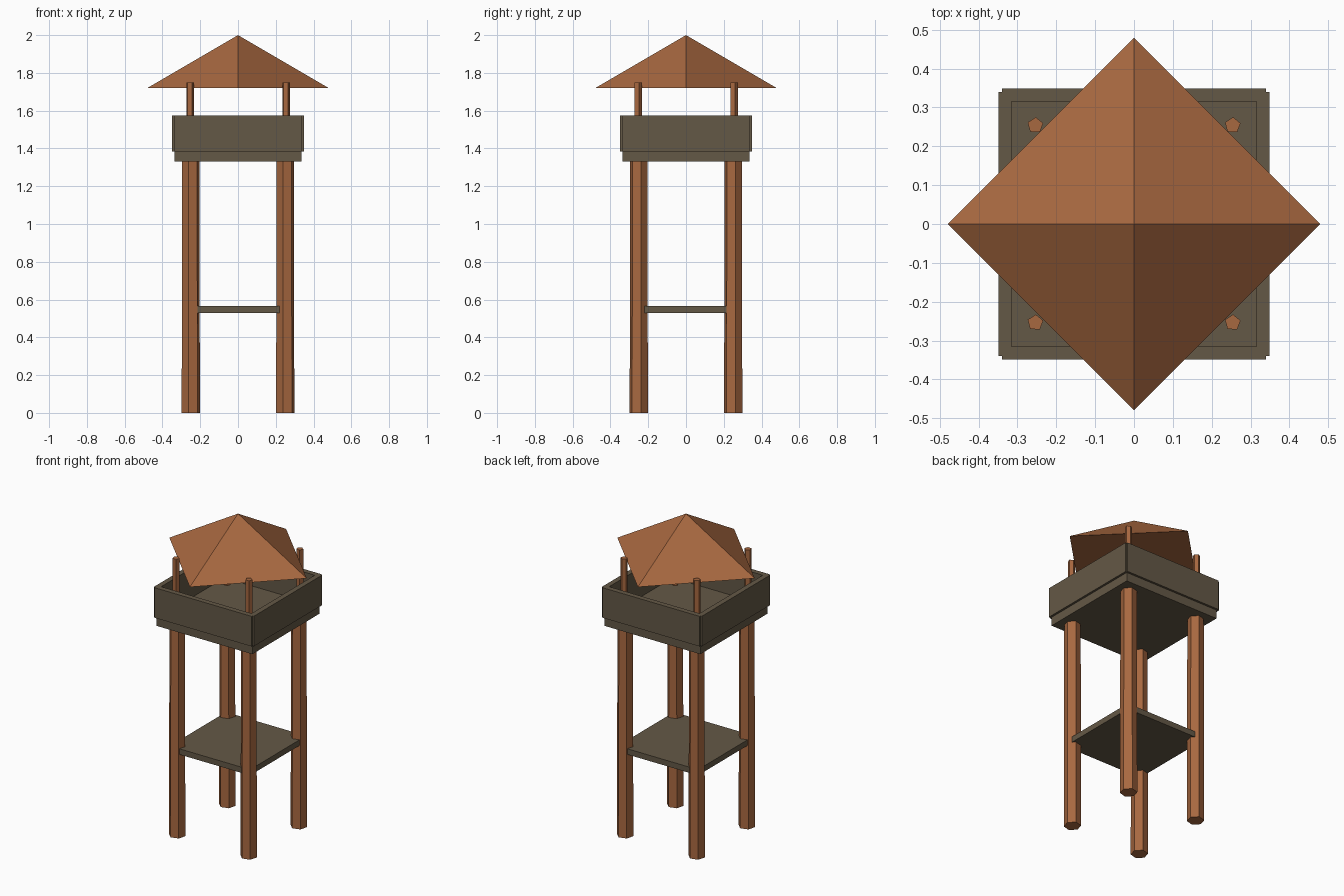
import bpy
from math import pi, radians, sqrt

if "Cube" in bpy.data.objects:
    bpy.data.objects.remove(bpy.data.objects["Cube"], do_unlink=True)


def make_material(name, colour):
    mat = bpy.data.materials.new(name)
    mat.use_nodes = True
    mat.diffuse_color = colour
    mat.node_tree.nodes["Principled BSDF"].inputs["Base Color"].default_value = colour
    return mat


timber = make_material("orange timber", (0.39, 0.138, 0.051, 1))
planks = make_material("grey brown planks", (0.127, 0.098, 0.061, 1))


def finish(name, mat):
    obj = bpy.context.object
    obj.name = name
    obj.data.materials.append(mat)
    return obj


def box(name, centre, size, mat):
    bpy.ops.mesh.primitive_cube_add(size=1, location=centre)
    obj = bpy.context.object
    obj.scale = size
    bpy.ops.object.transform_apply(location=False, rotation=False, scale=True)
    return finish(name, mat)


def pole(name, x, y, z0, z1, sides, r0, r1, first_vertex):
    # Blender places the first cone vertex on +y
    bpy.ops.mesh.primitive_cone_add(
        vertices=sides, radius1=r0, radius2=r1, depth=z1 - z0,
        location=(x, y, (z0 + z1) / 2), rotation=(0, 0, first_vertex - pi / 2))
    return finish(name, timber)


# Legs and roof posts at the four corners
for side, sx in (("right", -1), ("left", 1)):
    for end, sy in (("front", -1), ("back", 1)):
        pole(f"{end}_{side}_leg", sx * 0.25, sy * 0.25, 0, 1.36,
             6, 0.05, 0.047, radians(15))
        pole(f"{end}_{side}_roof_post", sx * 0.254, sy * 0.254, 1.36, 1.75,
             5, 0.021, 0.021, radians(15))

# Lower shelf and lookout floor
box("lower_shelf", (0, 0, 0.547), (0.56, 0.56, 0.036), planks)
box("lookout_floor", (0, 0, 1.36), (0.67, 0.67, 0.06), planks)

# Lookout walls, slightly proud of each other at the corners
for name, sign in (("front", -1), ("back", 1)):
    box(f"{name}_wall", (0, sign * 0.332, 1.48), (0.68, 0.033, 0.19), planks)
for name, sign in (("right", -1), ("left", 1)):
    box(f"{name}_wall", (sign * 0.332, 0, 1.48), (0.033, 0.68, 0.19), planks)

# Pyramid roof with its corners on the axes
bpy.ops.mesh.primitive_cone_add(vertices=4, radius1=0.48, radius2=0,
                                depth=0.28, location=(0, 0, 1.86))
finish("roof", timber)
